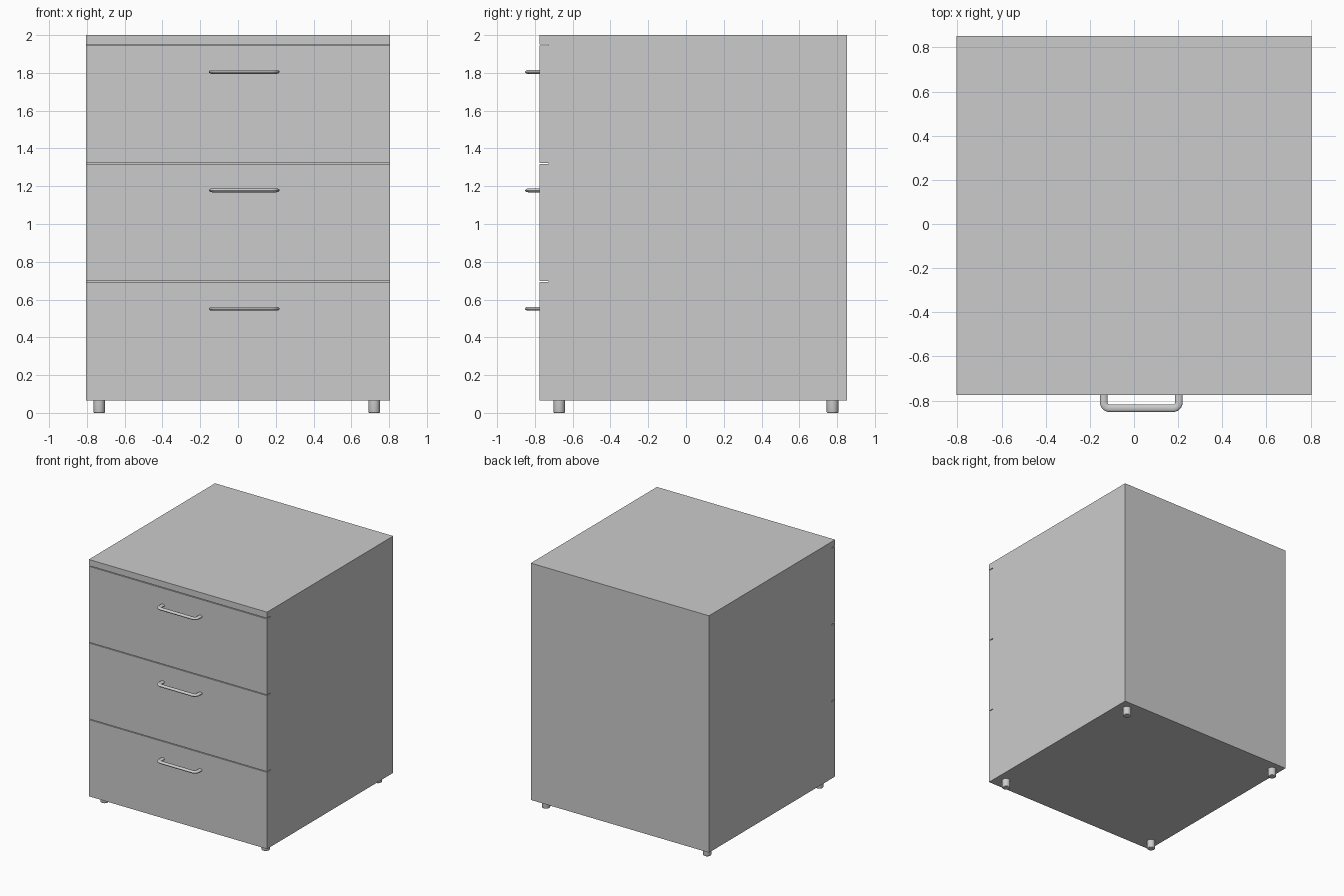
import bpy, bmesh, math

if "Cube" in bpy.data.objects:
    bpy.data.objects.remove(bpy.data.objects["Cube"])

HALF_W, FRONT, BACK = 0.805, -0.775, 0.853
BOTTOM, TOP = 0.066, 2.0
GAP, GAP_DEPTH = 0.006, 0.046
GAPS = (0.695, 1.321, 1.947)
HANDLES = (0.551, 1.178, 1.805)


def mesh_object(name, bm):
    bmesh.ops.recalc_face_normals(bm, faces=bm.faces)
    me = bpy.data.meshes.new(name)
    bm.to_mesh(me)
    bm.free()
    ob = bpy.data.objects.new(name, me)
    bpy.context.collection.objects.link(ob)
    return ob


def smooth(ob):
    bpy.ops.object.select_all(action='DESELECT')
    ob.select_set(True)
    bpy.context.view_layer.objects.active = ob
    bpy.ops.object.shade_smooth_by_angle(angle=math.radians(35))


# Cabinet: side profile with drawer gaps notched into the front, extruded across
profile = [(BACK, TOP), (BACK, BOTTOM), (FRONT, BOTTOM)]
for z in GAPS:
    lo, hi = z - GAP / 2, z + GAP / 2
    inner = FRONT + GAP_DEPTH
    profile += [(FRONT, lo), (inner, lo), (inner, hi), (FRONT, hi)]
profile.append((FRONT, TOP))
bm = bmesh.new()
side = bm.faces.new([bm.verts.new((-HALF_W, y, z)) for y, z in profile])
ext = bmesh.ops.extrude_face_region(bm, geom=[side])
moved = [v for v in ext["geom"] if isinstance(v, bmesh.types.BMVert)]
bmesh.ops.translate(bm, verts=moved, vec=(2 * HALF_W, 0, 0))
mesh_object("cabinet_with_drawer_fronts", bm)


# Handles: flattened oval tube swept along a rounded U path
def handle_path():
    cx, half, r, y_bar = 0.033, 0.17, 0.026, -0.835
    pts = [(cx - half, FRONT + 0.01)]
    for i in range(7):
        a = math.pi + i * math.pi / 12
        pts.append((cx - half + r + r * math.cos(a), y_bar + r + r * math.sin(a)))
    return pts + [(2 * cx - x, y) for x, y in reversed(pts)]


def add_handle(name, z):
    path, sides = handle_path(), 16
    bm = bmesh.new()
    rings = []
    for i, (x, y) in enumerate(path):
        a, b = path[max(i - 1, 0)], path[min(i + 1, len(path) - 1)]
        dx, dy = b[0] - a[0], b[1] - a[1]
        n = math.hypot(dx, dy)
        ring = []
        for k in range(sides):
            t = 2 * math.pi * k / sides
            w = 0.017 * math.cos(t)
            ring.append(bm.verts.new((x - dy / n * w, y + dx / n * w,
                                      z + 0.01 * math.sin(t))))
        rings.append(ring)
    for r0, r1 in zip(rings, rings[1:]):
        for k in range(sides):
            j = (k + 1) % sides
            bm.faces.new((r0[k], r0[j], r1[j], r1[k]))
    bm.faces.new(rings[0])
    bm.faces.new(rings[-1])
    smooth(mesh_object(name, bm))


for label, z in zip(("bottom", "middle", "top"), HANDLES):
    add_handle(label + "_drawer_handle", z)

# Feet: short cylinders with a rounded lower edge
for x_label, x in (("left", -0.735), ("right", 0.721)):
    for y_label, y in (("front", -0.671), ("back", 0.776)):
        bm = bmesh.new()
        bmesh.ops.create_cone(bm, cap_ends=True, segments=32, radius1=0.031,
                              radius2=0.031, depth=BOTTOM)
        bmesh.ops.translate(bm, verts=bm.verts, vec=(x, y, BOTTOM / 2))
        rim = [e for e in bm.edges if all(v.co.z < 0.001 for v in e.verts)]
        bmesh.ops.bevel(bm, geom=rim, offset=0.006, segments=3, profile=0.5,
                        affect='EDGES')
        smooth(mesh_object(f"{y_label}_{x_label}_foot", bm))
